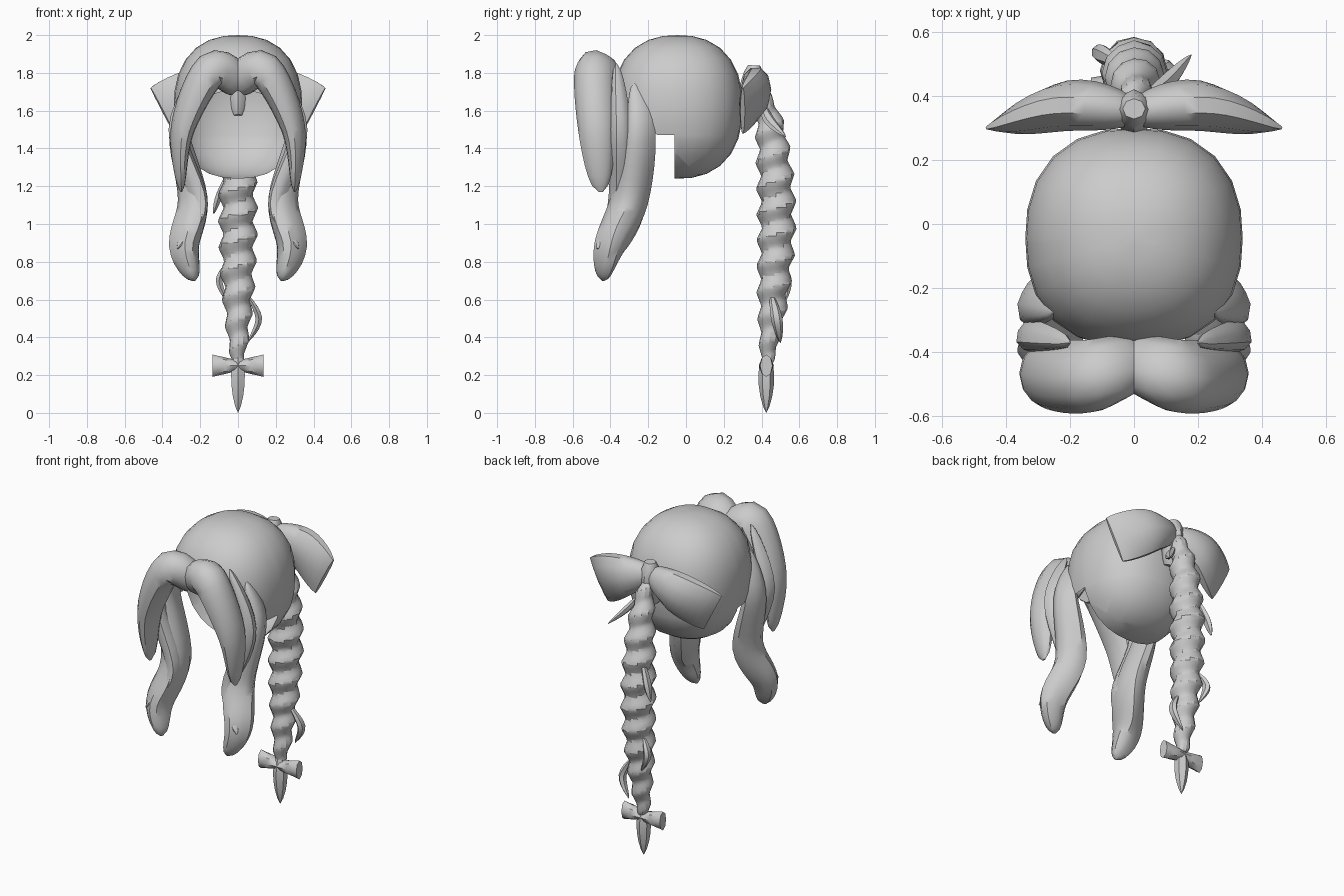
import bpy, bmesh
from math import sin, cos, pi, radians
from mathutils import Vector

if "Cube" in bpy.data.objects:
    bpy.data.objects.remove(bpy.data.objects["Cube"])

grey = bpy.data.materials.new("plain_grey")
grey.use_nodes = True
grey.diffuse_color = (0.6, 0.6, 0.6, 1)
grey.node_tree.nodes["Principled BSDF"].inputs["Base Color"].default_value = grey.diffuse_color


def finish(name, bm, mirror=False, angle=45):
    """Turn a bmesh into a shaded, optionally mirrored object."""
    bmesh.ops.recalc_face_normals(bm, faces=bm.faces)
    mesh = bpy.data.meshes.new(name)
    bm.to_mesh(mesh)
    bm.free()
    mesh.materials.append(grey)
    ob = bpy.data.objects.new(name, mesh)
    bpy.context.collection.objects.link(ob)
    bpy.ops.object.select_all(action='DESELECT')
    ob.select_set(True)
    bpy.context.view_layer.objects.active = ob
    bpy.ops.object.shade_smooth_by_angle(angle=radians(angle))
    if mirror:
        modifier = ob.modifiers.new("mirror", 'MIRROR')
        modifier.use_mirror_merge = False


def spline(points, steps):
    """Smooth path passing through every point."""
    knots = [Vector(p) for p in (points[0], *points, points[-1])]
    path = []
    for before, start, end, after in zip(knots, knots[1:], knots[2:], knots[3:]):
        leave, arrive = (end - before) / 2, (after - start) / 2
        for step in range(steps):
            t = step / steps
            ease = t * t * (3 - 2 * t)
            path.append(start.lerp(end, ease) + leave * t * (1 - t) ** 2
                        - arrive * t * t * (1 - t))
    return path + [knots[-1]]


def swell(size, start=0, end=1, power=1, flare=0):
    """Thickness rule: part of a sine arch, with optional widening to the tip."""
    def thickness(t):
        arch = sin(pi * (start + (end - start) * t))
        return size * (1 + flare * t) * max(arch, 0.01) ** power
    return thickness


def lock(name, points, depth, width, sides=10, steps=6, mirror=False, groove=0, plait=0):
    """Sweep an oval along a path; depth lies towards y, width across it."""
    path = spline(points, steps)
    last = len(path) - 1
    bm = bmesh.new()
    rings = []
    for i, centre in enumerate(path):
        along = (path[min(i + 1, last)] - path[max(i - 1, 0)]).normalized()
        deep = Vector((0, 1, 0))
        deep = (deep - along * deep.dot(along)).normalized()
        wide = along.cross(deep)
        ring = []
        for j in range(sides):
            angle = 2 * pi * j / sides
            scale = 1 + groove * cos(3 * angle + i / 8)
            if plait:
                # Helical saw teeth give the woven outline
                turn = (centre.z / plait + j / sides) % 1
                scale = 0.7 + 0.6 * abs(turn - 0.5)
            offset = deep * cos(angle) * depth(i / last) + wide * sin(angle) * width(i / last)
            ring.append(bm.verts.new(centre + offset * scale))
        rings.append(ring)
    for upper, lower in zip(rings, rings[1:]):
        for j in range(sides):
            bm.faces.new((upper[j - 1], upper[j], lower[j], lower[j - 1]))
    bm.faces.new(rings[0])
    bm.faces.new(rings[-1])
    finish(name, bm, mirror, 30 if plait else 45)


# Cap: rounded boxy shell, open at the face
bm = bmesh.new()
bmesh.ops.create_uvsphere(bm, u_segments=24, v_segments=14, radius=1)
boxy = 2.35
middle = Vector((0, -0.045, 1.62))
for v in bm.verts:
    size = sum(abs(c) ** boxy for c in v.co) ** (1 / boxy)
    v.co = v.co * Vector((1, 1, 1)).length / Vector((1, 1, 1)).length / size
    v.co = middle + Vector((v.co.x * 0.34, v.co.y * 0.345, v.co.z * 0.38))
ear = Vector((0, -0.15, 1.47))
nape = Vector((0, -0.06, 0))
for point, normal in ((nape, (0, 1, 0)), (ear, (0, 0, 1)), (ear, (0, 1, 1))):
    bmesh.ops.bisect_plane(bm, geom=bm.verts[:] + bm.edges[:] + bm.faces[:],
                           plane_co=point, plane_no=normal)
opening = []
for face in bm.faces:
    c = face.calc_center_median()
    if c.y < nape.y and c.z < ear.z + max(0, ear.y - c.y):
        opening.append(face)
bmesh.ops.delete(bm, geom=opening, context='FACES')
finish("hair_cap", bm)

# Parted bangs framing the face
lock("bangs", [(0, -0.43, 1.75), (0.14, -0.48, 1.81), (0.29, -0.47, 1.5), (0.3, -0.45, 1.17)],
     depth=swell(0.115, start=0.15, power=0.5),
     width=swell(0.12, start=0.15, power=0.5, flare=-0.6),
     sides=12, mirror=True, groove=0.06)

# Side locks curling down in front of the shoulders
lock("middle_side_lock",
     [(0.2, -0.37, 1.85), (0.32, -0.35, 1.5), (0.2, -0.36, 1.1), (0.32, -0.47, 0.87)],
     depth=swell(0.06, power=0.6), width=swell(0.05, power=0.6), mirror=True, groove=0.1)
lock("rear_side_lock",
     [(0.25, -0.27, 1.75), (0.31, -0.25, 1.5), (0.23, -0.3, 1.13), (0.28, -0.4, 0.88),
      (0.23, -0.44, 0.7)],
     depth=swell(0.1, power=0.6), width=swell(0.045, power=0.6, flare=1.5),
     sides=12, mirror=True, groove=0.12)

# Large bow at the back of the head
lock("bow_loops", [(0, 0.35, 1.76), (0.2, 0.37, 1.7), (0.4, 0.3, 1.6)],
     depth=swell(0.08, start=0.15, end=0.95), width=swell(0.15, start=0.1, end=0.6),
     mirror=True)
lock("bow_knot", [(0, 0.36, 1.84), (0, 0.35, 1.7), (0, 0.31, 1.57)],
     depth=swell(0.07, start=0.15, end=0.85), width=swell(0.06, start=0.2, end=0.85),
     sides=8, steps=3)

# Long plait hanging from the bow, with its loose end
strand = swell(0.108, start=0.1, end=0.9)
lock("braid", [(0, 0.39, 1.72), (0, 0.45, 1.48), (0, 0.48, 1.05), (0, 0.46, 0.6), (0, 0.43, 0.27)],
     depth=strand, width=strand, sides=12, steps=24, plait=0.14)
tuft = swell(0.042, start=0.2)
lock("braid_tip", [(0, 0.425, 0.29), (0, 0.425, 0)], depth=tuft, width=tuft, sides=6)

# Small bow tying the braid
lock("small_bow", [(0, 0.425, 0.25), (0.135, 0.425, 0.25)],
     depth=swell(0.04, start=0.4, end=0.7), width=swell(0.025, start=0.4, end=0.6, flare=1.5),
     sides=8, steps=4, mirror=True)

# Loose wisps escaping from the braid
wisps = {
    "upper_left_wisp": [(0.03, 0.4, 1.65), (0.1, 0.44, 1.55), (0.18, 0.53, 1.46)],
    "upper_right_wisp": [(-0.04, 0.5, 1.3), (-0.1, 0.53, 1.15), (-0.13, 0.54, 1.05)],
    "lower_left_wisp": [(0.04, 0.45, 0.64), (0.11, 0.48, 0.5), (0.05, 0.5, 0.37)],
    "lower_right_wisp": [(-0.05, 0.5, 0.8), (-0.1, 0.53, 0.7), (-0.05, 0.52, 0.58)],
}
for name, points in wisps.items():
    lock(name, points, depth=swell(0.03), width=swell(0.02), sides=6)
